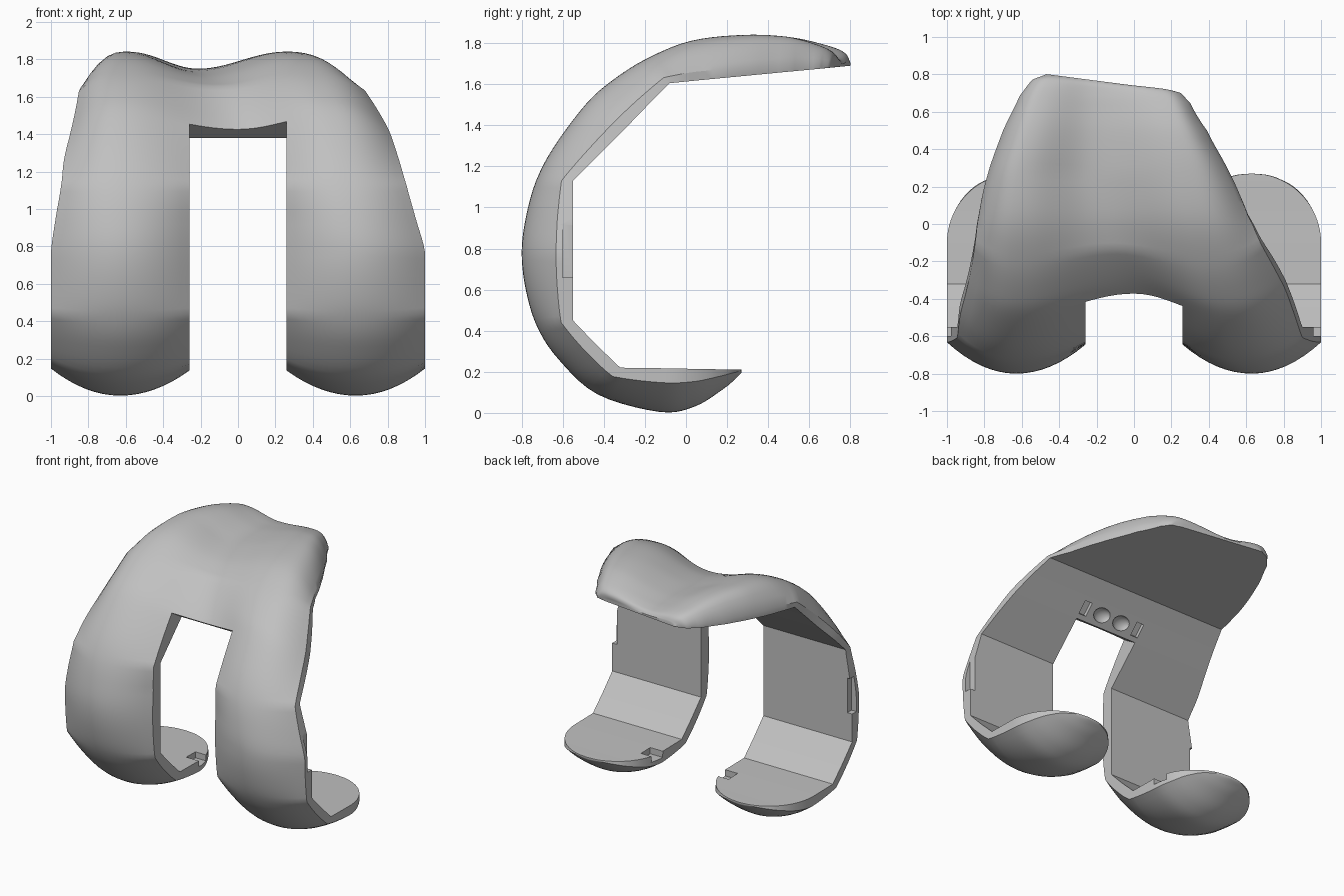
import bpy, bmesh, math
from mathutils import Vector, Matrix

cube = bpy.data.objects.get("Cube")
if cube:
    bpy.data.objects.remove(cube)

metal = bpy.data.materials.new("satin_grey")
metal.use_nodes = True
metal.diffuse_color = (0.53, 0.53, 0.53, 1)
metal.node_tree.nodes["Principled BSDF"].inputs["Base Color"].default_value = (0.53, 0.53, 0.53, 1)

# Side profile stations: inner y z, outer y z, right and left width limits
STATIONS = [
    (.80, 1.69, .80, 1.715, -.47, .18), (.76, 1.686, .77, 1.755, -.545, .25),
    (.68, 1.678, .68, 1.79, -.61, .30), (.50, 1.661, .50, 1.83, -.70, .39),
    (.25, 1.637, .28, 1.84, -.785, .52), (.05, 1.618, .02, 1.81, -.83, .61),
    (-.08, 1.605, -.20, 1.72, -.85, .68), (-.19, 1.494, -.37, 1.61, -.87, .75),
    (-.30, 1.38, -.49, 1.50, -.895, .81), (-.43, 1.25, -.64, 1.30, -.93, .86),
    (-.55, 1.13, -.73, 1.13, -.945, .90), (-.55, .95, -.78, .95, -.975, .95),
    (-.55, .76, -.80, .78, -1, 1), (-.55, .60, -.78, .60, -1, 1),
    (-.55, .45, -.725, .42, -1, 1), (-.44, .335, -.62, .26, -1, 1),
    (-.32, .22, -.43, .09, -1, 1), (-.10, .217, -.13, .005, -1, 1),
    (.05, .214, .04, .03, -1, 1), (.17, .212, .18, .115, -1, 1),
    (.24, .211, .245, .17, -1, 1), (.27, .21, .27, .195, -1, 1)]
STEPS, NOTCH_ROW, LAST = 5, 8, len(STATIONS) - 1
SIDE_COLS, MID_COLS = 16, 12


def clamp(v):
    return max(0.0, min(1.0, v))


def lerp(a, b, t):
    return a + (b - a) * t


def ramp(u, *pts):
    for (a, va), (b, vb) in zip(pts, pts[1:]):
        if u <= b:
            return lerp(va, vb, clamp((u - a) / (b - a)))
    return pts[-1][1]


def spline(u, k):
    i = min(int(u), LAST - 1)
    t = u - i
    p = [STATIONS[max(0, min(LAST, j))][k] for j in range(i - 1, i + 3)]
    return .5 * (2 * p[1] + (p[2] - p[0]) * t + (2 * p[0] - 5 * p[1] + 4 * p[2] - p[3]) * t * t
                 + (3 * p[1] - p[0] - 3 * p[2] + p[3]) * t ** 3)


def straight(u, k):
    i = min(int(u), LAST - 1)
    return lerp(STATIONS[i][k], STATIONS[i + 1][k], u - i)


def limits(u):
    """Four x limits of a row: right edge, notch, notch, left edge."""
    xl, xr = spline(u, 4), spline(u, 5)
    if u >= 12:
        xl, xr = -1, 1
    if u > 17:  # rounded rear ends
        w = .37 * math.sqrt(max(0, 1 - ((straight(u, 0) + .1) / .37) ** 2))
        return -.63 - w, -.63 + w, .63 - w, .63 + w
    return xl, max(-.26, lerp(xl, xr, .25)), min(.26, lerp(xl, xr, .75)), xr


def bulge(x, u, lim):
    """Fraction of full thickness: two rounded runners with a groove between."""
    pl = ramp(u, (0, -.40), (4, -.60), (8, -.62), (12, -.63))
    pr = ramp(u, (0, .08), (4, .27), (8, .48), (12, .63))
    edge = ramp(u, (0, .25), (4, .2), (11, .33))
    power = ramp(u, (0, 3), (6, 2.8), (12, 2))
    if x <= pl:
        return 1 - (1 - edge) * clamp((pl - x) / max(pl - lim[0], 1e-5)) ** power
    if x >= pr:
        return 1 - (1 - edge) * clamp((x - pr) / max(lim[3] - pr, 1e-5)) ** power
    groove = ramp(u, (0, -.2), (4, -.22), (8, 0))
    low = ramp(u, (0, .6), (4, .5), (8, .38))
    peak, inner = (pl, lim[1]) if x < groove else (pr, lim[2])
    t = clamp((x - peak) / (groove - peak))
    valley = 1 - (1 - low) * (.5 - .5 * math.cos(math.pi * t))
    t = clamp((x - peak) / (inner - peak)) if abs(inner - peak) > 1e-5 else 0
    runner = 1 - .62 * t * t
    return lerp(valley, runner, clamp((u - 8) / 3))


# Main shell: inner flat facets and outer curved surface
bm = bmesh.new()
rows = LAST * STEPS
cols = 2 * SIDE_COLS + MID_COLS
inner, outer = {}, {}
for r in range(rows + 1):
    u = r / STEPS
    lim = limits(u)
    a = Vector((0, straight(u, 0), straight(u, 1)))
    b = Vector((0, spline(u, 2), spline(u, 3)))
    for c in range(cols + 1):
        if c <= SIDE_COLS:
            x = lerp(lim[0], lim[1], c / SIDE_COLS)
        elif c <= SIDE_COLS + MID_COLS:
            x = lerp(lim[1], lim[2], (c - SIDE_COLS) / MID_COLS)
        else:
            x = lerp(lim[2], lim[3], (c - SIDE_COLS - MID_COLS) / SIDE_COLS)
        # slanted front lip
        dy = -.13 * (x + .46) * clamp(1 - u / 3)
        shift = Vector((x, dy, dy * .0966))
        inner[r, c] = bm.verts.new(a + shift)
        outer[r, c] = bm.verts.new(a.lerp(b, bulge(x, u, lim)) + shift)


def kept(r, c):
    if not (0 <= r < rows and 0 <= c < cols):
        return False
    return r < NOTCH_ROW * STEPS or not SIDE_COLS <= c < SIDE_COLS + MID_COLS


for r in range(rows):
    for c in range(cols):
        if not kept(r, c):
            continue
        ring = [(r, c), (r, c + 1), (r + 1, c + 1), (r + 1, c)]
        bm.faces.new([outer[k] for k in ring])
        bm.faces.new([inner[k] for k in reversed(ring)])
        for n, (dr, dc) in enumerate([(-1, 0), (0, 1), (1, 0), (0, -1)]):
            if not kept(r + dr, c + dc):
                p, q = ring[n], ring[(n + 1) % 4]
                bm.faces.new([outer[q], outer[p], inner[p], inner[q]])
bmesh.ops.delete(bm, geom=[v for v in bm.verts if not v.link_faces], context='VERTS')
bmesh.ops.remove_doubles(bm, verts=bm.verts, dist=1e-4)
bmesh.ops.recalc_face_normals(bm, faces=bm.faces)
mesh = bpy.data.meshes.new("curved_shell")
bm.to_mesh(mesh)
bm.free()
mesh.materials.append(metal)
shell = bpy.data.objects.new("curved_shell", mesh)
bpy.context.collection.objects.link(shell)
bpy.context.view_layer.objects.active = shell
shell.select_set(True)


def recess(name, loc, size, tilt=0, ball=False):
    """Cut a small pocket into the shell."""
    b = bmesh.new()
    m = Matrix.LocRotScale(Vector(loc), Matrix.Rotation(tilt, 3, 'X'), Vector(size))
    if ball:
        bmesh.ops.create_uvsphere(b, u_segments=16, v_segments=10, radius=.5, matrix=m)
    else:
        bmesh.ops.create_cube(b, size=1, matrix=m)
    me = bpy.data.meshes.new(name)
    b.to_mesh(me)
    b.free()
    me.materials.append(metal)
    tool = bpy.data.objects.new(name, me)
    tool.hide_render = True
    bpy.context.collection.objects.link(tool)
    mod = shell.modifiers.new(name, 'BOOLEAN')
    mod.operation, mod.solver, mod.object = 'DIFFERENCE', 'EXACT', tool
    bpy.ops.object.modifier_apply(modifier=name)
    bpy.data.objects.remove(tool)


for s in (-1, 1):
    recess("side_slot", (s * 1.0, -.565, .79), (.08, .07, .26))
    recess("rear_pocket", (s * .29, -.04, .215), (.15, .11, .09))
    recess("notch_pocket", (s * .23, -.235, 1.437), (.06, .10, .07), math.radians(45))
    recess("round_pocket", (s * .085, -.235, 1.437), (.14, .11, .08), math.radians(45), True)

bpy.ops.object.shade_smooth_by_angle(angle=math.radians(32))
